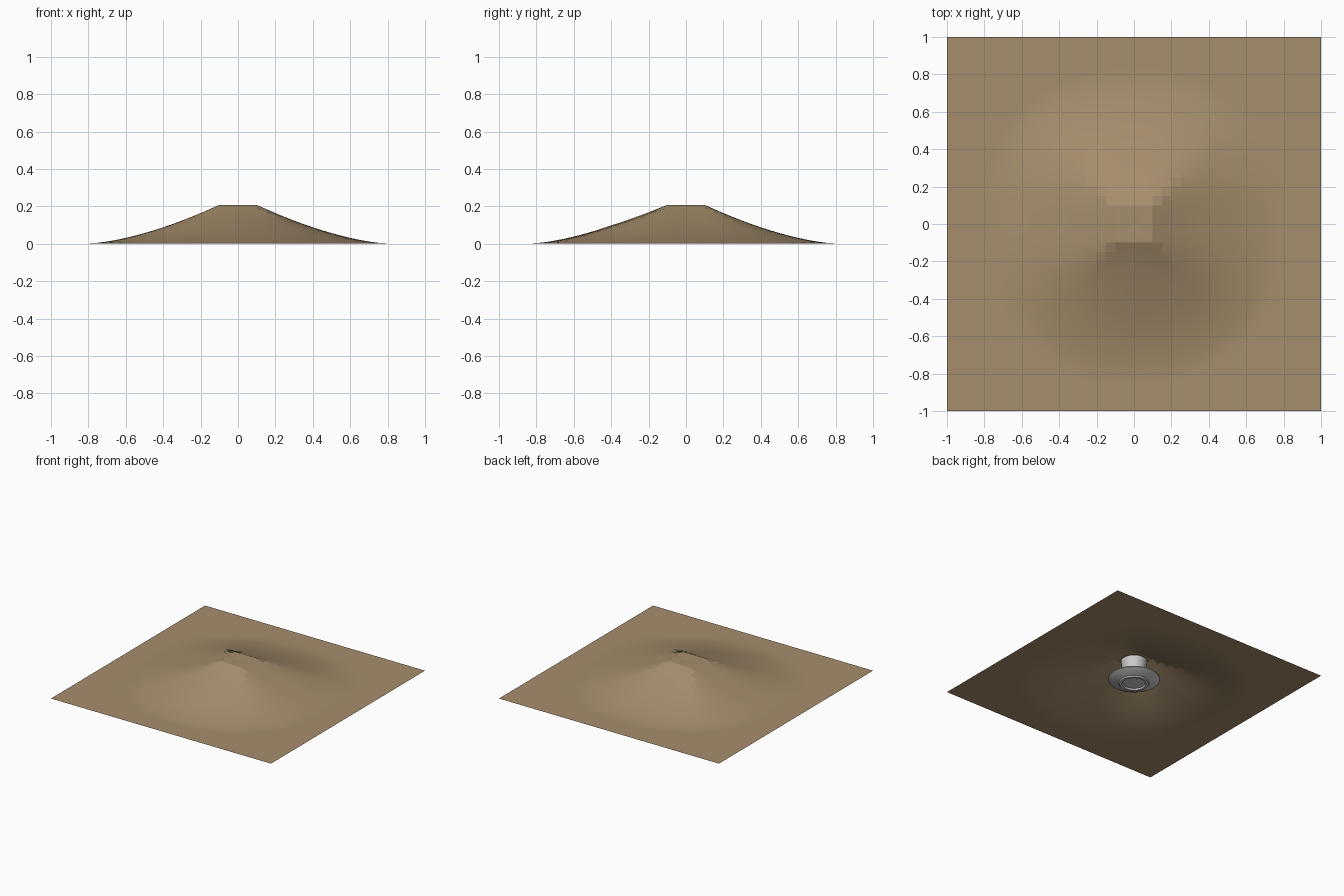
import bpy, bmesh, math

if "Cube" in bpy.data.objects:
    bpy.data.objects.remove(bpy.data.objects["Cube"])

TOP, REACH = 0.208, 0.72


def drape(x, y):
    """Cloth height: flat square top, eight soft panels fanning to the floor."""
    dx, dy = max(abs(x) - 0.1, 0), max(abs(y) - 0.1, 0)
    flat = max(dx, dy)
    rnd = math.hypot(dx, dy)
    k = min(rnd / REACH, 1)
    d = flat * 0.35 * (1 - k) + rnd * (1 - 0.35 * (1 - k))
    # front fold along x = 0
    if y < -0.1:
        d += 0.10 * min(abs(x), dy) * (1 - k)
        d -= 0.03 * max(0, 1 - abs(x) / (dy + 0.1)) * min(1, dy / 0.3)
    d = max(d, 0)
    if d >= REACH:
        return 0.002
    z = TOP * (1 - d / REACH) ** 1.6
    if abs(x) < 0.05 and abs(y) < 0.05:
        z -= 0.006    # slight sag into the cup mouth
    return max(z, 0.002)


def colour(obj, name, rgb):
    mat = bpy.data.materials.new(name)
    mat.diffuse_color = (*rgb, 1)
    mat.use_nodes = True
    mat.node_tree.nodes["Principled BSDF"].inputs["Base Color"].default_value = mat.diffuse_color
    obj.data.materials.append(mat)


def lathe(name, profile, segs=32):
    """Revolve an (r, z) profile about the z axis."""
    bm = bmesh.new()
    vs = [bm.verts.new((r, 0, z)) for r, z in profile]
    es = [bm.edges.new(p) for p in zip(vs, vs[1:])]
    bmesh.ops.spin(bm, geom=vs + es, cent=(0, 0, 0), axis=(0, 0, 1),
                   angle=2 * math.pi, steps=segs, use_duplicate=False)
    bmesh.ops.remove_doubles(bm, verts=bm.verts, dist=1e-4)
    bmesh.ops.recalc_face_normals(bm, faces=bm.faces)
    me = bpy.data.meshes.new(name)
    bm.to_mesh(me)
    bm.free()
    ob = bpy.data.objects.new(name, me)
    bpy.context.collection.objects.link(ob)
    bpy.ops.object.select_all(action='DESELECT')
    ob.select_set(True)
    bpy.context.view_layer.objects.active = ob
    bpy.ops.object.shade_smooth_by_angle(angle=math.radians(35))
    return ob


# Draped cloth
bpy.ops.mesh.primitive_grid_add(x_subdivisions=40, y_subdivisions=40, size=2)
cloth = bpy.context.object
cloth.name = "cloth"
for v in cloth.data.vertices:
    v.co.z = drape(v.co.x, v.co.y)
bpy.ops.object.shade_smooth_by_angle(angle=math.radians(6))
colour(cloth, "tan_cloth", (0.38, 0.27, 0.15))

# Saucer under the cloth, with a foot ring and a raised rim
lathe("saucer", [(0, 0.012), (0.085, 0.012), (0.09, 0), (0.11, 0), (0.115, 0.01),
                 (0.16, 0.022), (0.195, 0.04), (0.197, 0.046), (0.19, 0.046),
                 (0.155, 0.032), (0.1, 0.022), (0, 0.02)])

# Cup standing on the saucer
lathe("cup", [(0, 0.021), (0.058, 0.021), (0.062, 0.035), (0.075, 0.07),
              (0.088, 0.13), (0.1, 0.197), (0.094, 0.197), (0.082, 0.13),
              (0.068, 0.07), (0.054, 0.04), (0, 0.036)])
